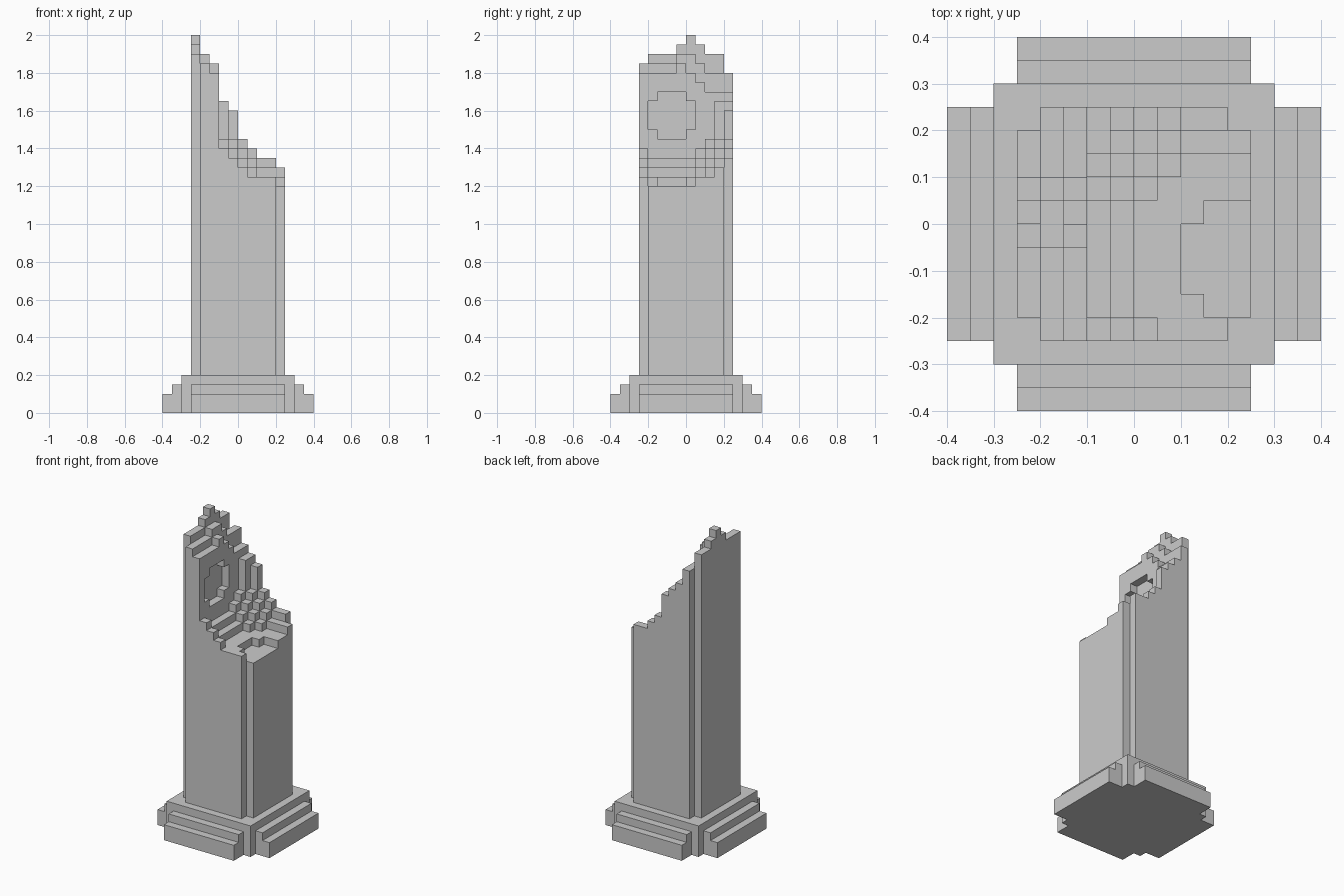
import bpy, bmesh, math
from mathutils import Vector

if "Cube" in bpy.data.objects:
    bpy.data.objects.remove(bpy.data.objects["Cube"])

U = 0.05  # one block of the stepped model


def box(x0, x1, y0, y1, z0, z1):
    """Set of unit blocks filling a box (limits in blocks)."""
    return {(x, y, z) for x in range(x0, x1) for y in range(y0, y1) for z in range(z0, z1)}


def build(name, cells, solid):
    """Skin the blocks, leaving out faces buried in the whole solid."""
    bm = bmesh.new()
    for c in cells:
        for axis in range(3):
            for side in (0, 1):
                n = list(c)
                n[axis] += 1 if side else -1
                if tuple(n) in solid:
                    continue
                a, b = (axis + 1) % 3, (axis + 2) % 3
                corners = []
                for da, db in ((0, 0), (1, 0), (1, 1), (0, 1)):
                    p = list(c)
                    p[axis] += side
                    p[a] += da
                    p[b] += db
                    corners.append(bm.verts.new(Vector(p) * U))
                bm.faces.new(corners if side else corners[::-1])
    bmesh.ops.remove_doubles(bm, verts=bm.verts[:], dist=0.001)
    bmesh.ops.dissolve_limit(bm, angle_limit=math.radians(1),
                             verts=bm.verts[:], edges=bm.edges[:])
    mesh = bpy.data.meshes.new(name)
    bm.to_mesh(mesh)
    bm.free()
    obj = bpy.data.objects.new(name, mesh)
    bpy.context.collection.objects.link(obj)


# Plinth: square core with two stepped slabs on each side
plinth = box(-6, 6, -6, 6, 0, 4)
for reach, top in ((7, 3), (8, 2)):
    plinth |= box(-reach, reach, -5, 5, 0, top) | box(-5, 5, -reach, reach, 0, top)

# Broken top: for each x slice, (first y block, height) steps from front to back
slices = [
    [(-5, 38), (-1, 39), (0, 40), (1, 39), (2, 38)],
    [(-5, 37), (-1, 38), (1, 37), (2, 36)],
    [(-5, 36), (-1, 37), (0, 36), (1, 35), (2, 34)],
    [(-5, 28), (-4, 27), (1, 28), (2, 29), (3, 33)],
    [(-5, 27), (-4, 26), (1, 27), (2, 28), (3, 29), (4, 32)],
    [(-5, 26), (-4, 25), (1, 26), (2, 27), (3, 28), (4, 29)],
    [(-5, 25), (2, 26), (3, 27), (4, 28)],
    [(-5, 25), (3, 26), (4, 27)],
    [(-5, 25), (3, 26), (4, 27)],
    [(-5, 25), (3, 26)],
]
shaft = set()
for i, steps in enumerate(slices):
    x = i - 5
    ends = [s[0] for s in steps[1:]] + [5]
    for (y0, top), y1 in zip(steps, ends):
        shaft |= box(x, x + 1, y0, y1, 4, top)

# Notched shaft corners
for x in (-5, 4):
    for y in (-5, 4):
        shaft -= box(x, x + 1, y, y + 1, 4, 41)

# Shallow pit in the broken floor and round recess in the broken wall
shaft -= box(2, 3, -3, 0, 24, 25) | box(3, 5, -4, 1, 24, 25)
shaft -= box(-3, -2, -4, 1, 30, 33) | box(-3, -2, -3, 0, 29, 34)

solid = plinth | shaft
build("plinth", plinth, solid)
build("broken_shaft", shaft, solid)
